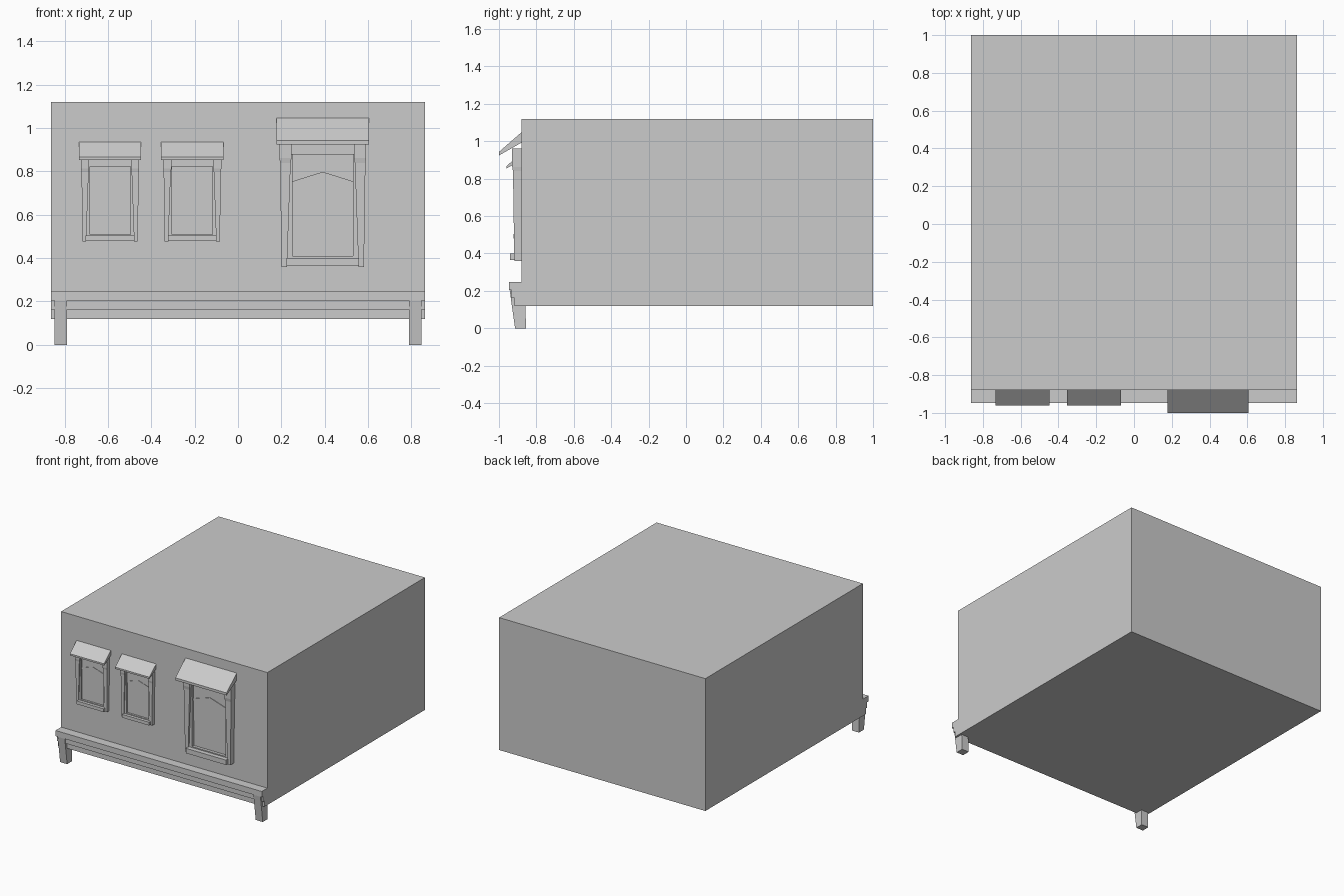
import bpy, bmesh

if "Cube" in bpy.data.objects:
    bpy.data.objects.remove(bpy.data.objects["Cube"])

WALL = -0.88   # y of the front wall


def finish(name, bm):
    bmesh.ops.recalc_face_normals(bm, faces=bm.faces)
    me = bpy.data.meshes.new(name)
    bm.to_mesh(me)
    bm.free()
    ob = bpy.data.objects.new(name, me)
    bpy.context.collection.objects.link(ob)
    return ob


def loft(name, rings):
    """Closed solid through rectangles (z, x0, x1, y0, y1)."""
    bm = bmesh.new()
    loops = [[bm.verts.new(p) for p in ((a, c, z), (b, c, z), (b, d, z), (a, d, z))]
             for z, a, b, c, d in rings]
    for lo, hi in zip(loops, loops[1:]):
        for i in range(4):
            j = (i + 1) % 4
            bm.faces.new((lo[i], lo[j], hi[j], hi[i]))
    bm.faces.new(loops[0])
    bm.faces.new(loops[-1])
    return finish(name, bm)


def box(name, x0, x1, y0, y1, z0, z1):
    return loft(name, [(z0, x0, x1, y0, y1), (z1, x0, x1, y0, y1)])


def prism(name, start, end):
    """Solid between two matching polygons."""
    bm = bmesh.new()
    a = [bm.verts.new(p) for p in start]
    b = [bm.verts.new(p) for p in end]
    n = len(a)
    for i in range(n):
        j = (i + 1) % n
        bm.faces.new((a[i], a[j], b[j], b[i]))
    bm.faces.new(a)
    bm.faces.new(b)
    return finish(name, bm)


def window(name, cx, z0, s):
    """Window scaled by s, foot at z0; local depth d points out of the wall."""
    X = lambda x: cx + x * s
    Y = lambda d: WALL - d * s
    Z = lambda h: z0 + h * s

    def bar(part, x0, x1, d, h0, h1):
        box(name + part, X(x0), X(x1), Y(d), WALL + 0.005, Z(h0), Z(h1))

    def plate(part, d, pts):
        prism(name + part, [(X(x), Y(d), Z(h)) for x, h in pts],
              [(X(x), WALL + 0.005, Z(h)) for x, h in pts])

    # sloping awning slab
    prof = [(-0.005, 0.692), (0.12, 0.583), (0.12, 0.564), (-0.005, 0.635)]
    prism(name + "_awning", [(X(-0.214), Y(d), Z(h)) for d, h in prof],
          [(X(0.214), Y(d), Z(h)) for d, h in prof])
    # tapered jambs with a thicker head
    for side, tag in ((-1, "left"), (1, "right")):
        rings = []
        for h, inner, outer, d in ((0, 0.165, 0.190, 0.038), (0.48, 0.148, 0.197, 0.045),
                                   (0.503, 0.144, 0.200, 0.049), (0.60, 0.144, 0.200, 0.049)):
            a, b = sorted((X(side * inner), X(side * outer)))
            rings.append((Z(h), a, b, Y(d), WALL + 0.005))
        loft(name + "_jamb_" + tag, rings)
        a, b = sorted((side * 0.139, side * 0.167))
        bar("_inner_frame_" + tag, a, b, 0.028, 0.03, 0.53)
    # header, bottom rail and sill
    bar("_header", -0.146, 0.146, 0.036, 0.518, 0.60)
    bar("_bottom_rail", -0.15, 0.15, 0.028, 0.03, 0.049)
    bar("_sill", -0.168, 0.168, 0.062, 0.004, 0.041)
    # glass: lower, middle and peaked top panes
    bar("_lower_glass", -0.14, 0.14, 0.006, 0.045, 0.24)
    plate("_middle_glass", 0.009,
          [(-0.14, 0.24), (0.14, 0.24), (0.14, 0.40), (0, 0.442), (-0.14, 0.40)])
    plate("_peaked_bar", 0.016,
          [(-0.14, 0.392), (0, 0.436), (0.14, 0.392), (0.14, 0.406), (0, 0.450), (-0.14, 0.406)])
    plate("_top_glass", 0.012,
          [(-0.14, 0.40), (0, 0.444), (0.14, 0.40), (0.14, 0.525), (-0.14, 0.525)])


# building block
box("storey_body", -0.862, 0.862, WALL, 1.0, 0.12, 1.12)

# stepped ledge along the foot of the front wall
ledge = [(WALL + 0.01, 0.247), (-0.947, 0.247), (-0.947, 0.204), (-0.932, 0.204),
         (-0.932, 0.163), (-0.916, 0.163), (-0.916, 0.12), (WALL + 0.01, 0.12)]
prism("front_ledge", [(-0.862, y, z) for y, z in ledge], [(0.862, y, z) for y, z in ledge])

# tapered brackets under the ledge
for side, tag in ((-1, "left"), (1, "right")):
    a, b = sorted((side * 0.788, side * 0.847))
    loft("bracket_" + tag, [(0, a, b, -0.914, -0.855), (0.206, a, b, -0.943, -0.862)])

# one large and two small windows
window("large_window", 0.391, 0.36, 1.0)
window("small_window_left", -0.59, 0.476, 0.67)
window("small_window_right", -0.211, 0.476, 0.67)
